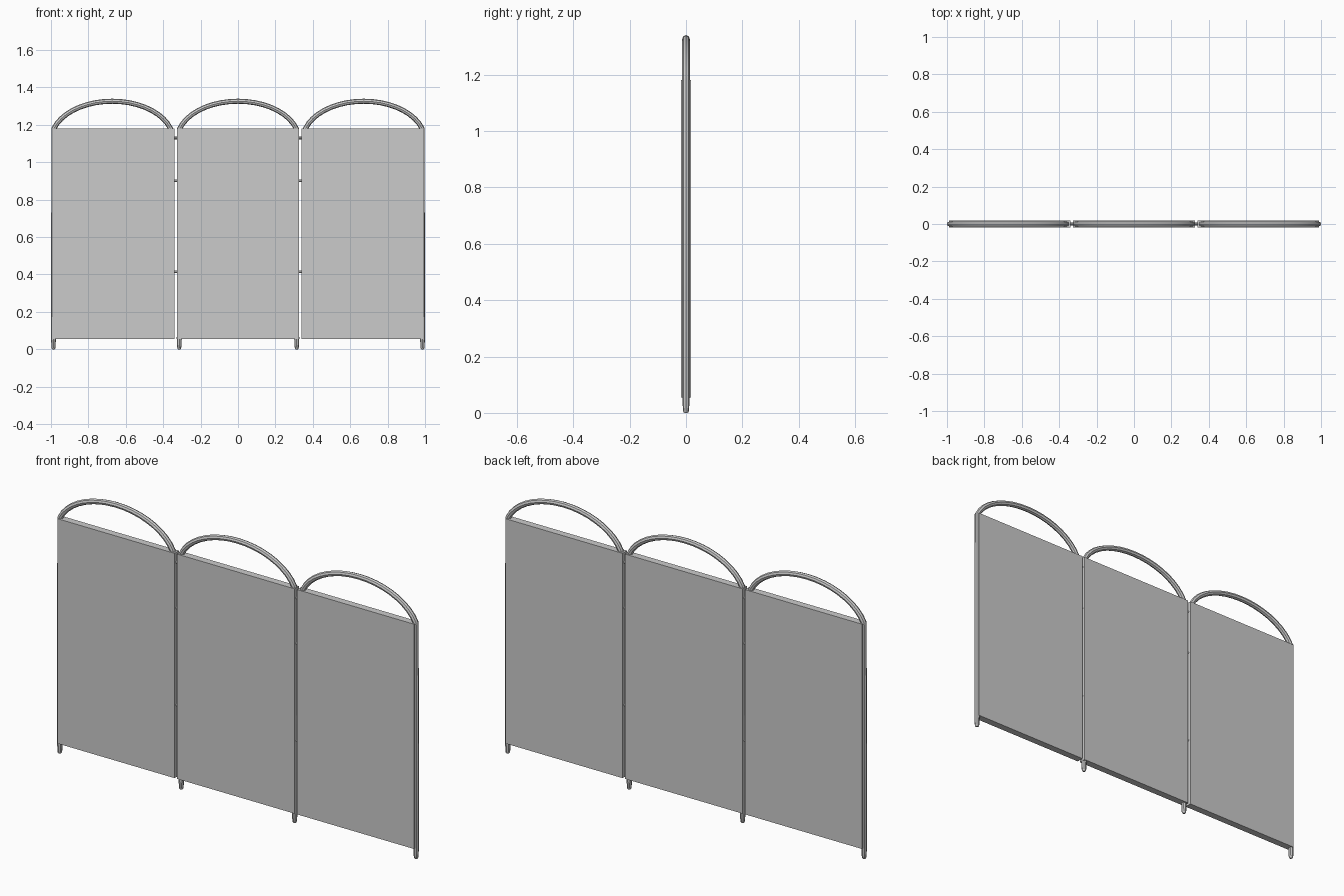
import bpy, math

if "Cube" in bpy.data.objects:
    bpy.data.objects.remove(bpy.data.objects["Cube"])

TOP = 1.18        # top of the panels
TUBE = 0.0135     # frame tube radius


def box(name, x0, x1, y0, y1, z0, z1):
    bpy.ops.mesh.primitive_cube_add(size=1, location=((x0 + x1) / 2, (y0 + y1) / 2, (z0 + z1) / 2))
    ob = bpy.context.object
    ob.name = name
    ob.scale = (x1 - x0, y1 - y0, z1 - z0)
    bpy.ops.object.transform_apply(location=False, rotation=False, scale=True)
    return ob


def leg_points(x, foot):
    # bottom to top, with a rounded tip when the leg reaches the floor
    if foot:
        return [(x, 0, 0.4), (x, 0.003, 0.68), (x, 0.012, 0.82), (x, 0.04, 0.9), (x, 0.055, 1)]
    return [(x, 0.06, 1)]


def frame(name, cx, left_foot, right_foot):
    # one bent tube: leg, arch, leg
    pts = leg_points(cx - 0.314, left_foot)
    a, b, zc, n = 0.326, 0.2065, 1.12, 18
    start = math.asin((TOP - zc) / b)
    for i in range(n + 1):
        t = math.pi - start - (math.pi - 2 * start) * i / n
        pts.append((cx + a * math.cos(t), zc + b * math.sin(t), 1))
    pts += reversed(leg_points(cx + 0.314, right_foot))
    cu = bpy.data.curves.new(name, 'CURVE')
    cu.dimensions = '3D'
    cu.bevel_depth = TUBE
    cu.bevel_resolution = 2
    cu.use_fill_caps = True
    sp = cu.splines.new('POLY')
    sp.points.add(len(pts) - 1)
    for p, (x, z, r) in zip(sp.points, pts):
        p.co = (x, 0, z, 1)
        p.radius = r
    ob = bpy.data.objects.new(name, cu)
    bpy.context.collection.objects.link(ob)
    bpy.ops.object.select_all(action='DESELECT')
    ob.select_set(True)
    bpy.context.view_layer.objects.active = ob
    bpy.ops.object.convert(target='MESH')
    bpy.ops.object.shade_smooth_by_angle(angle=math.radians(40))


# Tubular frames; the outer wings stand only on their outer legs
frame("left_frame", -0.6725, True, False)
frame("middle_frame", 0, True, True)
frame("right_frame", 0.6725, False, True)

# Fabric panels
box("left_panel", -0.988, -0.339, -0.0177, 0.0177, 0.055, TOP)
box("middle_panel", -0.326, 0.326, -0.0177, 0.0177, 0.055, TOP)
box("right_panel", 0.339, 0.988, -0.0177, 0.0177, 0.055, TOP)

# Hinges across the gaps
for side, sx in (("left", -1), ("right", 1)):
    for k, z in enumerate((0.415, 0.902, 1.13)):
        bpy.ops.mesh.primitive_cylinder_add(vertices=12, radius=0.007, depth=0.04,
                                            location=(sx * 0.3325, 0, z),
                                            rotation=(0, math.pi / 2, 0))
        bpy.context.object.name = f"{side}_hinge_{k + 1}"
        bpy.ops.object.shade_smooth_by_angle()
